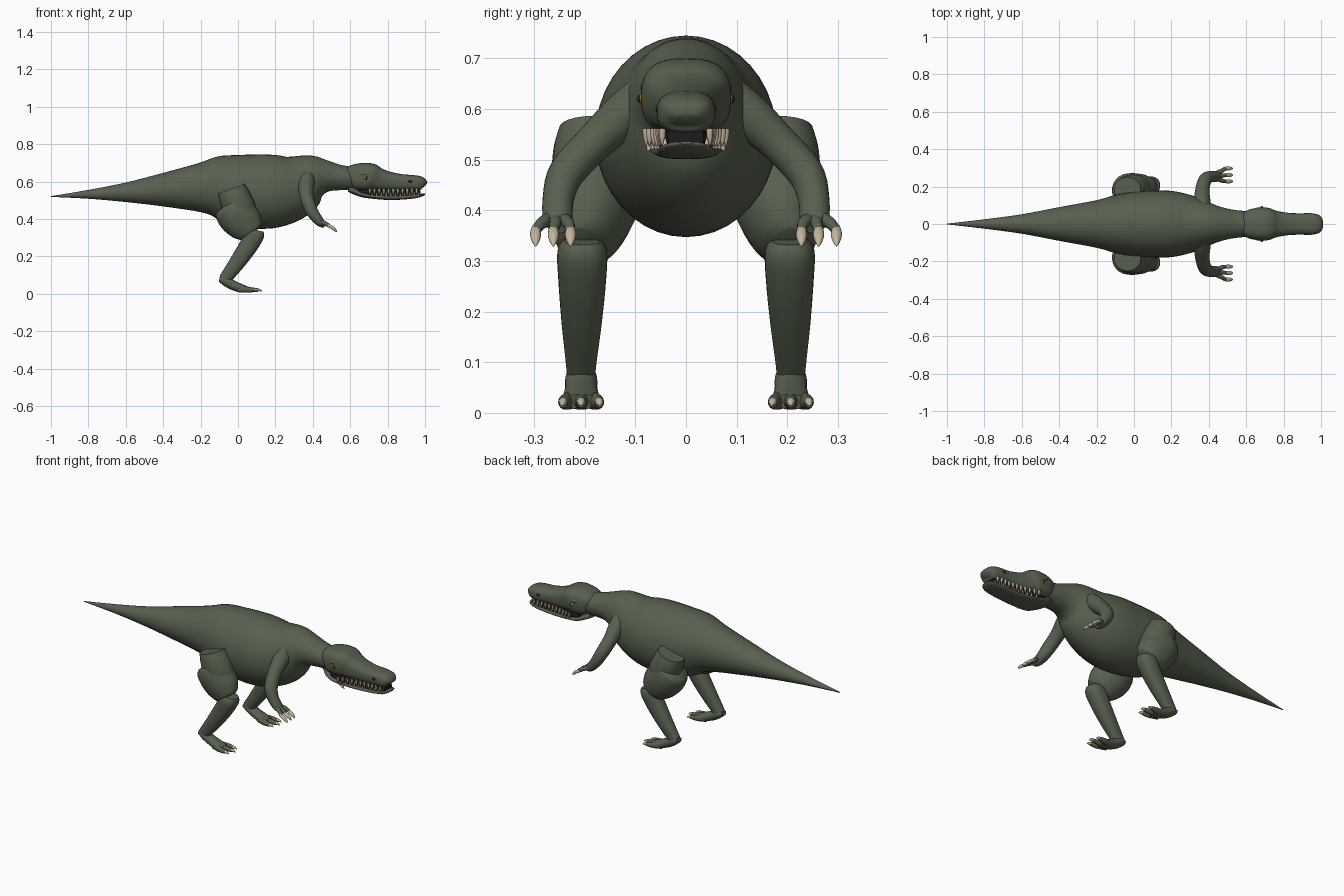
import bpy, bmesh, math
from mathutils import Vector

if "Cube" in bpy.data.objects:
    bpy.data.objects.remove(bpy.data.objects["Cube"])


def material(name, color):
    m = bpy.data.materials.new(name)
    m.use_nodes = True
    m.diffuse_color = (*color, 1)
    m.node_tree.nodes["Principled BSDF"].inputs["Base Color"].default_value = (*color, 1)
    return m


SKIN = material("moss green skin", (0.095, 0.118, 0.077))
BONE = material("ivory claws and teeth", (0.56, 0.46, 0.33))
AMBER = material("amber eye", (0.50, 0.22, 0.02))
DARK = material("dark mouth and pupils", (0.012, 0.010, 0.010))


def finish(bm, name, mat, angle=50):
    bmesh.ops.recalc_face_normals(bm, faces=bm.faces)
    me = bpy.data.meshes.new(name)
    bm.to_mesh(me)
    bm.free()
    ob = bpy.data.objects.new(name, me)
    bpy.context.collection.objects.link(ob)
    me.materials.append(mat)
    bpy.ops.object.select_all(action="DESELECT")
    ob.select_set(True)
    bpy.context.view_layer.objects.active = ob
    bpy.ops.object.shade_smooth_by_angle(angle=math.radians(angle))
    return ob


def spline(stations, steps):
    """Smooth curve through stations of position and radii."""
    pts = [stations[0]] + list(stations) + [stations[-1]]
    out = []
    for a, b, c, d in zip(pts, pts[1:], pts[2:], pts[3:]):
        for k in range(steps):
            t = k / steps
            out.append([q + t / 2 * (r - p + t * (2*p - 5*q + 4*r - s + t * (3*(q - r) + s - p)))
                        for p, q, r, s in zip(a, b, c, d)])
    out.append(list(stations[-1]))
    return out


def loft(name, mat, stations, ref=(0, 1, 0), sides=24, steps=4, power=2.0, bm=None):
    """Skin through rings; each station is x, y, z, radius along ref, radius across."""
    own = bm is None
    bm = bm or bmesh.new()
    path = spline(stations, steps)
    rings = []
    for i, (x, y, z, ra, rb) in enumerate(path):
        p, q = path[max(i - 1, 0)], path[min(i + 1, len(path) - 1)]
        t = (Vector(q[:3]) - Vector(p[:3])).normalized()
        side = Vector(ref)
        side = (side - t * side.dot(t)).normalized()
        up = t.cross(side)
        ring = []
        for k in range(sides):
            a = math.tau * k / sides
            c, s = math.cos(a), math.sin(a)
            u = math.copysign(abs(c) ** (2 / power), c) * max(ra, 0.0005)
            v = math.copysign(abs(s) ** (2 / power), s) * max(rb, 0.0005)
            ring.append(bm.verts.new(Vector((x, y, z)) + side * u + up * v))
        rings.append(ring)
    for r, n in zip(rings, rings[1:]):
        for k in range(sides):
            j = (k + 1) % sides
            bm.faces.new((r[k], r[j], n[j], n[k]))
    bm.faces.new(rings[0])
    bm.faces.new(rings[-1])
    return finish(bm, name, mat) if own else None


def spans(rows):
    """Rows of x, top, bottom, half width become loft stations."""
    return [(x, 0, (t + b) / 2, w, (t - b) / 2) for x, t, b, w in rows]


def ball(name, mat, centre, size):
    bm = bmesh.new()
    bmesh.ops.create_uvsphere(bm, u_segments=16, v_segments=10, radius=1)
    bmesh.ops.scale(bm, vec=size, verts=bm.verts)
    bmesh.ops.translate(bm, vec=centre, verts=bm.verts)
    return finish(bm, name, mat)


# Tail, torso and neck in one skin
loft("body", SKIN, spans([
    (-1, .522, .518, .002), (-.8, .555, .508, .025), (-.6, .594, .49, .052),
    (-.4, .645, .466, .09), (-.2, .70, .435, .127), (-.1, .738, .40, .155),
    (0, .744, .365, .172), (.1, .745, .348, .178), (.2, .745, .355, .177),
    (.3, .746, .40, .155), (.4, .747, .49, .115), (.47, .716, .54, .09),
    (.54, .69, .553, .075), (.63, .675, .555, .066)]), sides=40)

# Skull and upper snout
skull = spans([
    (.59, .665, .56, .05), (.61, .686, .553, .075), (.66, .699, .549, .086),
    (.71, .697, .549, .088), (.75, .674, .549, .074), (.80, .655, .549, .063),
    (.87, .64, .551, .056), (.94, .634, .552, .058), (.975, .627, .552, .053),
    (.993, .612, .555, .042), (1, .59, .565, .022)])
loft("skull", SKIN, skull, sides=32, power=2.7)

# Lower jaw
loft("lower_jaw", SKIN, spans([
    (.592, .575, .545, .05), (.62, .568, .532, .07), (.66, .545, .517, .077),
    (.72, .532, .508, .071), (.81, .527, .501, .06), (.90, .529, .505, .056),
    (.96, .533, .513, .05), (.99, .536, .523, .036), (1, .536, .531, .015)]),
    sides=32, power=2.5)

# Dark mouth lining between the jaws
loft("mouth_lining", DARK, spans([
    (.64, .56, .53, .062), (.72, .56, .518, .06), (.82, .56, .516, .05),
    (.92, .56, .518, .046), (.975, .56, .525, .035)]), sides=16, power=4)


def jaw_width(x):
    for a, b in zip(skull, skull[1:]):
        if a[0] <= x <= b[0]:
            return a[3] + (b[3] - a[3]) * (x - a[0]) / (b[0] - a[0])


# Teeth along both jaws
teeth = bmesh.new()
for s in (1, -1):
    for k in range(11):
        x = .705 + k * .025
        y = s * (jaw_width(x) - .009)
        loft("tooth", BONE, [(x, y, .562, .007, .007), (x, y, .545, .006, .006),
             (x, y, .526, .001, .001)], sides=8, steps=2, bm=teeth)
        x += .012
        y = s * (jaw_width(x) - .013)
        loft("tooth", BONE, [(x, y, .518, .005, .005), (x, y, .53, .005, .005),
             (x, y, .544, .001, .001)], sides=8, steps=2, bm=teeth)
finish(teeth, "teeth", BONE)

for s, tag in ((1, "far"), (-1, "near")):
    # Eye, pupil and nostril
    ball(tag + "_eye", AMBER, (.683, s * .08, .62), (.014, .014, .013))
    ball(tag + "_pupil", DARK, (.685, s * .091, .62), (.005, .005, .008))
    ball(tag + "_brow", SKIN, (.675, s * .072, .642), (.036, .018, .014))
    ball(tag + "_nostril", DARK, (.922, s * .054, .6), (.015, .006, .009))

    # Arm from shoulder to wrist
    loft(tag + "_arm", SKIN, [
        (.37, s * .07, .63, .04, .045), (.365, s * .12, .59, .044, .045),
        (.365, s * .18, .535, .038, .038), (.38, s * .235, .475, .035, .036),
        (.405, s * .252, .425, .031, .031), (.44, s * .254, .382, .024, .029),
        (.462, s * .258, .37, .014, .022)], ref=(1, 0, 0))

    # Fingers and their claws
    for k, y in enumerate((.228, .262, .297)):
        loft(f"{tag}_finger_{k + 1}", SKIN, [
            (.44, s * (.258 + (y - .262) * .3), .384, .014, .014),
            (.468, s * (.258 + (y - .262) * .75), .375, .012, .012),
            (.492, s * y, .36, .009, .009)], sides=12)
        loft(f"{tag}_finger_claw_{k + 1}", BONE, [
            (.48, s * y, .366, .008, .008), (.503, s * y, .354, .011, .009),
            (.52, s * y, .34, .008, .007), (.53, s * y, .329, .001, .001)], sides=12)

    # Hip muscle with a flat upper end, then the fuller thigh
    loft(tag + "_hip", SKIN, [
        (-.035, s * .185, .562, .066, .075), (-.02, s * .185, .52, .077, .084),
        (.005, s * .185, .46, .08, .088), (.03, s * .185, .41, .07, .08)])
    loft(tag + "_thigh", SKIN, [
        (-.06, s * .18, .482, .06, .075), (-.045, s * .18, .465, .085, .094),
        (-.005, s * .183, .42, .09, .107), (.04, s * .194, .37, .075, .098),
        (.068, s * .204, .338, .055, .076), (.078, s * .206, .326, .04, .06)])

    # Shin narrowing to the ankle
    loft(tag + "_shin", SKIN, [
        (.096, s * .205, .342, .036, .042), (.088, s * .205, .318, .049, .053),
        (.058, s * .205, .26, .047, .05), (.005, s * .206, .18, .04, .044),
        (-.05, s * .207, .105, .031, .036), (-.072, s * .207, .075, .028, .033)],
        power=2.4)

    # Foot, toes and toe claws
    loft(tag + "_foot", SKIN, [
        (-.1, s * .207, .078, .022, .014), (-.07, s * .207, .07, .031, .026),
        (-.03, s * .207, .047, .032, .026), (.015, s * .207, .03, .036, .023),
        (.055, s * .207, .022, .032, .015)])
    for k, d in enumerate((-.036, 0, .036)):
        tip = .088 if d else .105
        loft(f"{tag}_toe_{k + 1}", SKIN, [
            (.0, s * (.207 + d * .5), .026, .014, .018),
            (.05, s * (.207 + d * .85), .022, .014, .016),
            (tip, s * (.207 + d), .02, .009, .010)], sides=14)
        loft(f"{tag}_toe_claw_{k + 1}", BONE, [
            (tip - .012, s * (.207 + d), .022, .008, .008),
            (tip + .006, s * (.207 + d), .021, .008, .008),
            (tip + .024, s * (.207 + d * 1.05), .014, .001, .001)], sides=10)
